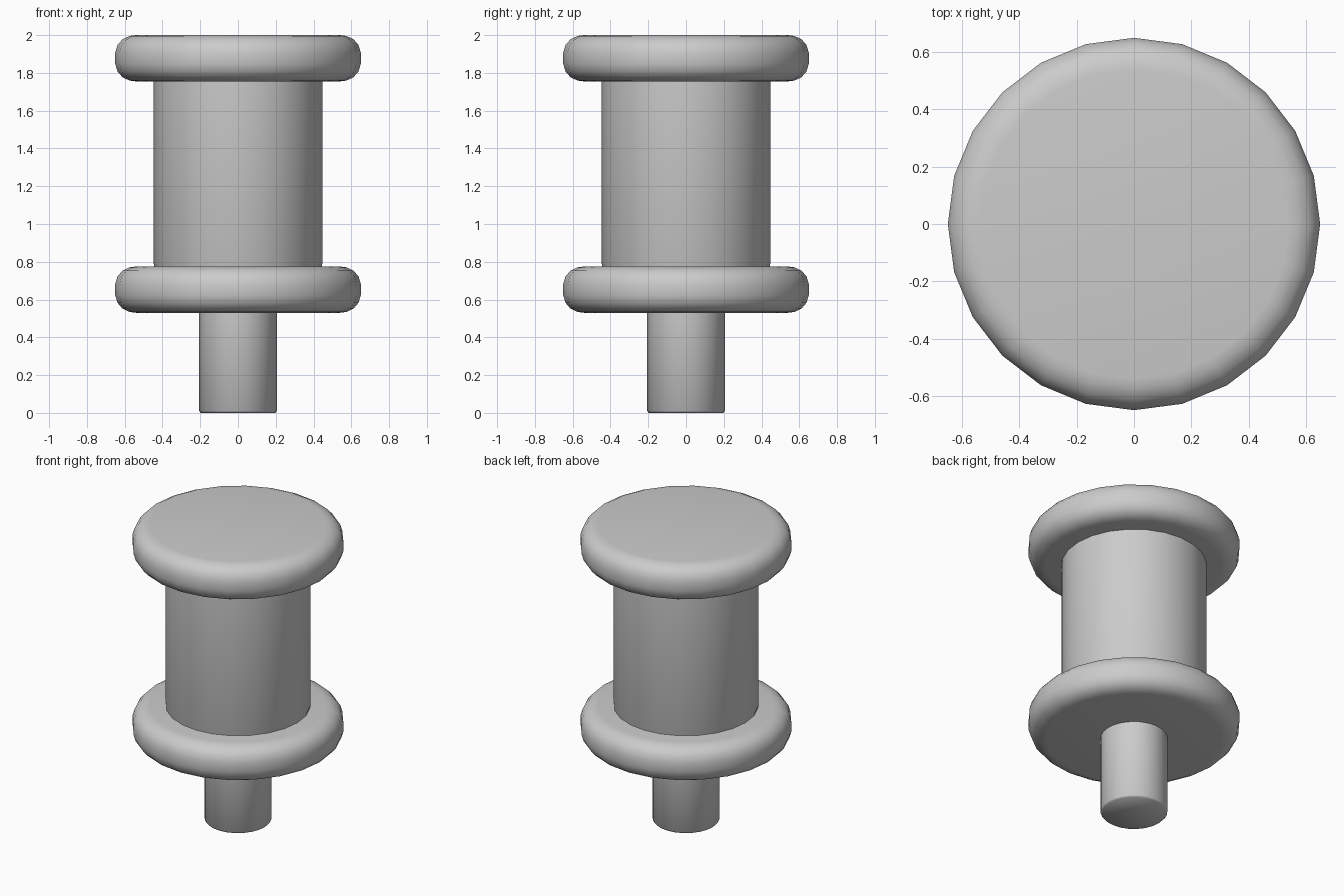
import bpy, bmesh, math

if "Cube" in bpy.data.objects:
    bpy.data.objects.remove(bpy.data.objects["Cube"])

SIDES = 24
grey = bpy.data.materials.new("plain_grey")
grey.diffuse_color = (0.6, 0.6, 0.6, 1)
grey.use_nodes = True
grey.node_tree.nodes["Principled BSDF"].inputs["Base Color"].default_value = grey.diffuse_color


def lathe(name, profile):
    """Revolve (radius, z) points about z, bottom to top, with capped ends."""
    bm = bmesh.new()
    rings = []
    for r, z in profile:
        rings.append([bm.verts.new((r * math.cos(2 * math.pi * i / SIDES),
                                    r * math.sin(2 * math.pi * i / SIDES), z))
                      for i in range(SIDES)])
    for low, high in zip(rings, rings[1:]):
        for i in range(SIDES):
            j = (i + 1) % SIDES
            bm.faces.new((low[i], low[j], high[j], high[i]))
    bm.faces.new(rings[0][::-1])
    bm.faces.new(rings[-1])
    mesh = bpy.data.meshes.new(name)
    bm.to_mesh(mesh)
    bm.free()
    mesh.materials.append(grey)
    obj = bpy.data.objects.new(name, mesh)
    bpy.context.collection.objects.link(obj)
    bpy.context.view_layer.objects.active = obj
    obj.select_set(True)
    bpy.ops.object.shade_smooth_by_angle(angle=math.radians(50))
    obj.select_set(False)
    return obj


# Rounded rim profile: upper half, mirrored for the lower half
half = [(0.65, 0.03), (0.638, 0.07), (0.612, 0.1), (0.575, 0.118), (0.54, 0.1225)]
rim = [(r, -z) for r, z in reversed(half)] + half


def disc(name, z0):
    return lathe(name, [(r, z0 + z) for r, z in rim])


# Stem, with a slightly softened foot
lathe("stem", [(0.197, 0), (0.206, 0.01), (0.206, 0.56)])
# Two identical rounded flanges
disc("lower_flange", 0.6525)
disc("upper_flange", 1.8775)
# Central drum with a small collar where it meets the flange
lathe("drum", [(0.445, 0.75), (0.445, 0.785), (0.447, 0.79), (0.447, 1.78)])
